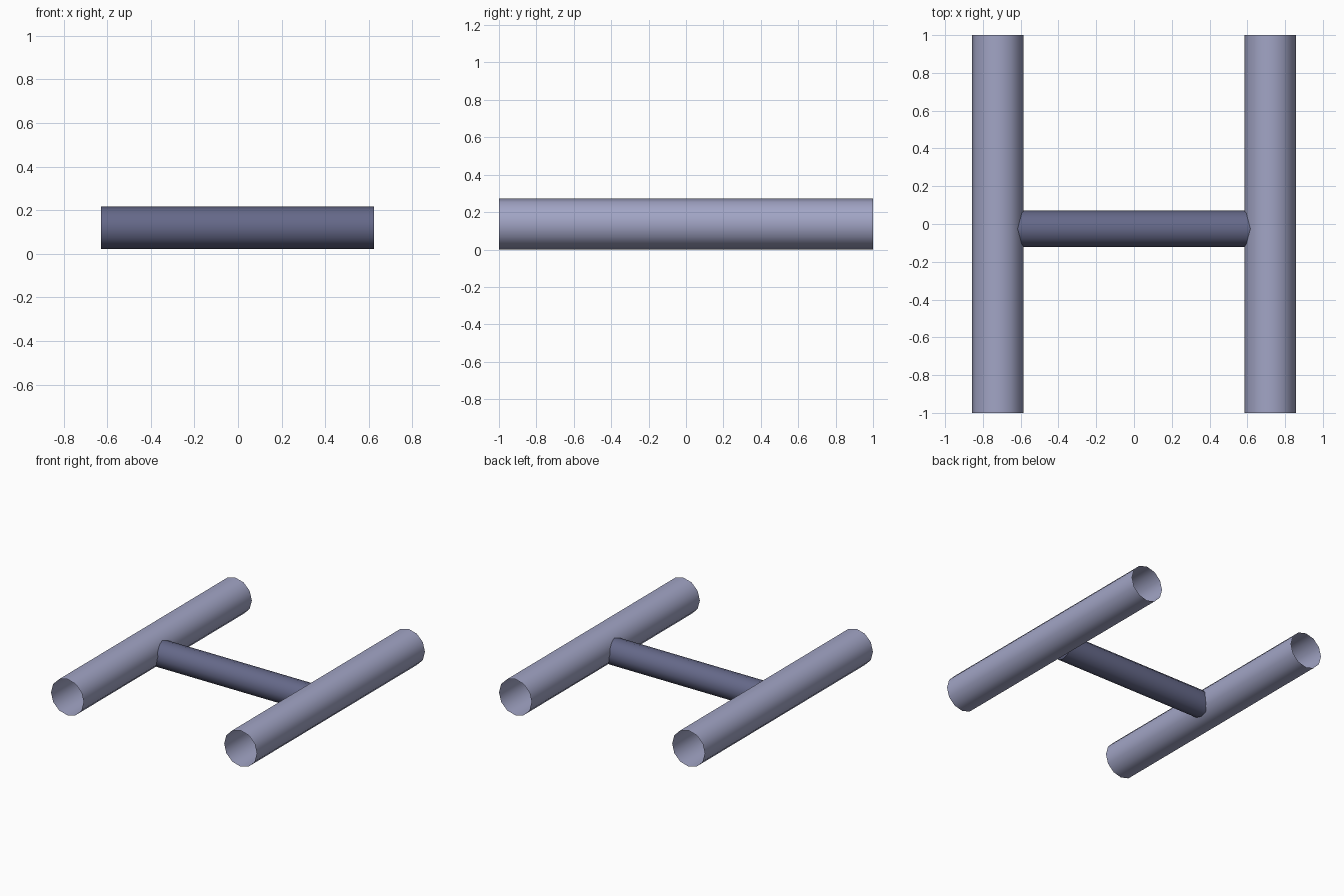
import bpy
from math import pi

if "Cube" in bpy.data.objects:
    bpy.data.objects.remove(bpy.data.objects["Cube"])

SIDES = 12


def colour(name, rgb):
    mat = bpy.data.materials.new(name)
    mat.diffuse_color = (*rgb, 1)
    mat.use_nodes = True
    mat.node_tree.nodes["Principled BSDF"].inputs["Base Color"].default_value = mat.diffuse_color
    return mat


def open_tube(name, radius, length, location, rotation, mat):
    # Thin-walled tube without end caps
    bpy.ops.mesh.primitive_cylinder_add(
        vertices=SIDES, radius=radius, depth=length, end_fill_type='NOTHING',
        location=location, rotation=rotation)
    tube = bpy.context.object
    tube.name = name
    bpy.ops.object.transform_apply(location=False, rotation=True, scale=True)
    bpy.ops.object.shade_smooth_by_angle(angle=pi / 4)
    tube.data.materials.append(mat)
    return tube


light_blue_grey = colour("light_blue_grey", (0.36, 0.375, 0.56))
dark_blue_grey = colour("dark_blue_grey", (0.13, 0.14, 0.25))

# Two long parallel side tubes running front to back
for name, side in (("left_tube", -1), ("right_tube", 1)):
    open_tube(name, 0.136, 2.0, (side * 0.721, 0, 0.136), (pi / 2, 0, 0),
              light_blue_grey)

# Thinner crossbar whose ends sit just inside the side tubes
open_tube("crossbar", 0.097, 1.252, (-0.002, -0.025, 0.12), (0, pi / 2, 0),
          dark_blue_grey)
